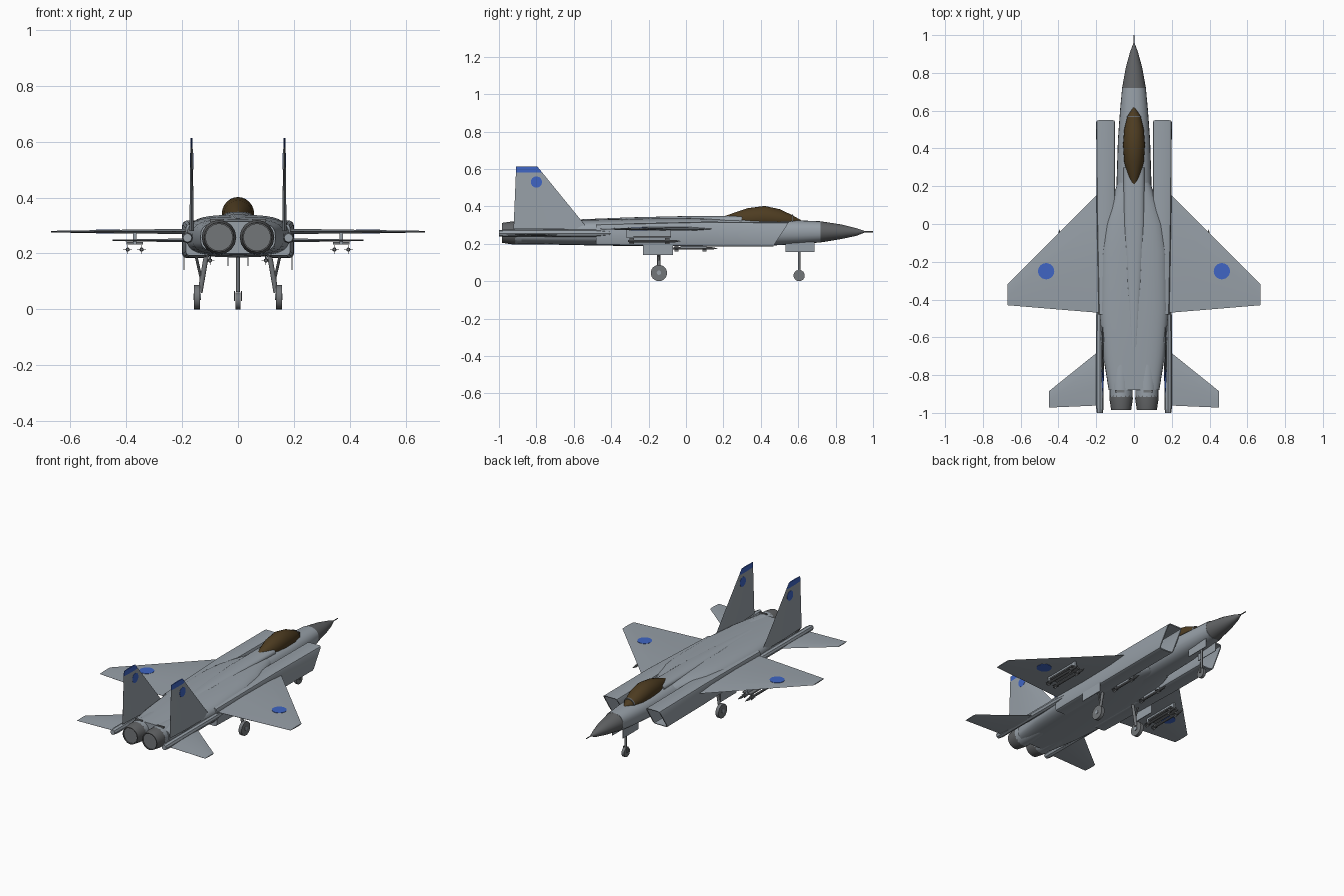
import bpy, bmesh, math
from mathutils import Vector, Matrix

if "Cube" in bpy.data.objects:
    bpy.data.objects.remove(bpy.data.objects["Cube"], do_unlink=True)


def material(name, rgb):
    m = bpy.data.materials.new(name)
    m.use_nodes = True
    m.diffuse_color = (*rgb, 1)
    m.node_tree.nodes["Principled BSDF"].inputs["Base Color"].default_value = (*rgb, 1)
    return m


GREY = material("airframe grey", (0.31, 0.35, 0.39))
DARK = material("radome grey", (0.12, 0.125, 0.13))
GLASS = material("canopy brown", (0.075, 0.045, 0.015))
BLUE = material("marking blue", (0.05, 0.13, 0.55))
METAL = material("gear grey", (0.17, 0.18, 0.19))
BLACK = material("duct black", (0.025, 0.025, 0.03))
PARTS = []


def finish(name, bm, mats, mirror=False):
    bmesh.ops.recalc_face_normals(bm, faces=bm.faces)
    mesh = bpy.data.meshes.new(name)
    bm.to_mesh(mesh)
    bm.free()
    for m in mats:
        mesh.materials.append(m)
    ob = bpy.data.objects.new(name, mesh)
    bpy.context.collection.objects.link(ob)
    if mirror:
        ob.modifiers.new("Mirror", 'MIRROR').use_mirror_merge = False
    PARTS.append(ob)
    return ob


def skin(bm, rings):
    """Join rings of points with quads and close both ends."""
    rows = [[bm.verts.new(p) for p in r] for r in rings]
    n = len(rows[0])
    for a, b in zip(rows, rows[1:]):
        for i in range(n):
            j = (i + 1) % n
            bm.faces.new((a[i], a[j], b[j], b[i]))
    bm.faces.new(rows[0])
    bm.faces.new(rows[-1])


def loft(name, sections, mat, power=2.0, cx=0.0, sides=24, mirror=False):
    """Superellipse sections (y, half width, bottom z, top z) along y."""
    def bend(v):
        return math.copysign(abs(v) ** (2 / power), v)
    rings = []
    for y, hw, zb, zt in sections:
        ang = [2 * math.pi * i / sides for i in range(sides)]
        rings.append([(cx + hw * bend(math.cos(a)), y,
                       (zb + zt) / 2 + (zt - zb) / 2 * bend(math.sin(a))) for a in ang])
    bm = bmesh.new()
    skin(bm, rings)
    return finish(name, bm, [mat], mirror)


def tube(name, profile, mat, cx, cz, sides=16, mirror=True):
    """Round body along y from (y, radius) pairs."""
    return loft(name, [(y, r, cz - r, cz + r) for y, r in profile], mat, 2, cx, sides, mirror)


def rod(name, a, b, r, mat, sides=12, mirror=False):
    a, b = Vector(a), Vector(b)
    turn = (b - a).to_track_quat('Z', 'Y').to_matrix().to_4x4()
    bm = bmesh.new()
    bmesh.ops.create_cone(bm, cap_ends=True, segments=sides, radius1=r, radius2=r,
                          depth=(b - a).length, matrix=Matrix.Translation((a + b) / 2) @ turn)
    return finish(name, bm, [mat], mirror)


def box(name, centre, size, mat, mirror=True):
    bm = bmesh.new()
    bmesh.ops.create_cube(bm, size=1, matrix=Matrix.Translation(centre) @ Matrix.Diagonal((*size, 1)))
    return finish(name, bm, [mat], mirror)


def blade(name, root, tip, thick, axis, blue_above=None):
    """Tapered wing panel; root and tip are (leading, trailing) points."""
    shape = [(0, 0), (0.2, 0.5), (0.62, 0.5), (1, 0.04), (1, -0.04), (0.62, -0.5), (0.2, -0.5)]
    axis = Vector(axis)
    bm = bmesh.new()
    skin(bm, [[Vector(le).lerp(Vector(te), u) + axis * v * t for u, v in shape]
              for (le, te), t in zip((root, tip), thick)])
    if blue_above:
        bmesh.ops.bisect_plane(bm, geom=bm.verts[:] + bm.edges[:] + bm.faces[:],
                               plane_co=(0, 0, blue_above), plane_no=(0, 0, 1))
        for f in bm.faces:
            f.material_index = int(f.calc_center_median().z > blue_above)
    return finish(name, bm, [GREY, BLUE], True)


# Fuselage
SEAM = (0.72, 0.063, 0.207, 0.32)
loft("radome", [(0.955, 0.004, 0.26, 0.268), (0.91, 0.021, 0.242, 0.283),
                (0.83, 0.043, 0.225, 0.303), SEAM], DARK)
loft("nose_fuselage", [SEAM, (0.6, 0.074, 0.198, 0.325), (0.45, 0.085, 0.19, 0.33),
                       (0.2, 0.093, 0.187, 0.337), (-0.1, 0.1, 0.19, 0.338)], GREY, 2.3)
loft("main_body", [(0.22, 0.085, 0.192, 0.33), (0.1, 0.13, 0.189, 0.335), (0, 0.16, 0.187, 0.338),
                   (-0.15, 0.18, 0.186, 0.338), (-0.45, 0.185, 0.19, 0.331),
                   (-0.7, 0.163, 0.195, 0.323), (-0.88, 0.134, 0.2, 0.315)], GREY, 3.2, sides=32)
loft("spine", [(0.3, 0.055, 0.3, 0.35), (0, 0.055, 0.3, 0.348),
               (-0.3, 0.04, 0.3, 0.341), (-0.65, 0.016, 0.3, 0.327)], GREY, 2.6)
rod("nose_probe", (0, 0.94, 0.264), (0, 1, 0.264), 0.003, DARK, 8)

# Canopy
loft("canopy", [(0.62, 0.004, 0.31, 0.323), (0.57, 0.035, 0.29, 0.352), (0.5, 0.052, 0.28, 0.385),
                (0.42, 0.058, 0.28, 0.402), (0.33, 0.052, 0.28, 0.39), (0.25, 0.032, 0.29, 0.363),
                (0.185, 0.005, 0.32, 0.34)], GLASS)
loft("canopy_frame", [(0.573, 0.036, 0.288, 0.354), (0.566, 0.039, 0.287, 0.358)], DARK)

# Slanted hollow air intakes
bm = bmesh.new()
skin(bm, [[(0.1, yb, zb), (xo, yb, zb), (xo, yt, zt), (0.1, yt, zt)] for yb, yt, xo, zb, zt in
          ((0.465, 0.55, 0.2, 0.184, 0.315), (0.1, 0.1, 0.198, 0.185, 0.318),
           (-0.48, -0.48, 0.187, 0.192, 0.305))])
bmesh.ops.recalc_face_normals(bm, faces=bm.faces)
long_edges = [e for e in bm.edges if abs(e.verts[0].co.y - e.verts[1].co.y) > 0.2]
bmesh.ops.bevel(bm, geom=long_edges, offset=0.014, segments=2, profile=0.5, affect='EDGES')
mouth = max(bm.faces, key=lambda f: f.calc_center_median().y)
bmesh.ops.inset_region(bm, faces=[mouth], thickness=0.006)
deep = bmesh.ops.extrude_discrete_faces(bm, faces=[mouth])["faces"][0]
bmesh.ops.translate(bm, verts=deep.verts[:], vec=(0, -0.28, 0))
deep.material_index = 1
finish("air_intake", bm, [GREY, BLACK], True)

# Engines, nozzles and tail booms
tube("engine_bulge", [(-0.6, 0.05), (-0.75, 0.062), (-0.915, 0.061)], GREY, 0.068, 0.258, 20)
tube("nozzle", [(-0.9, 0.06), (-0.925, 0.062), (-0.985, 0.053), (-0.985, 0.048), (-0.92, 0.054)],
     DARK, 0.068, 0.258, 16)
tube("nozzle_liner", [(-0.978, 0.0485), (-0.978, 0.047), (-0.925, 0.05)], METAL, 0.068, 0.258, 16)
tube("exhaust_core", [(-0.92, 0.034), (-0.928, 0.034)], BLACK, 0.068, 0.258, 16)
box("nozzle_fairing", (0.075, -0.885, 0.318), (0.05, 0.012, 0.01), METAL)
tube("tail_boom", [(-0.4, 0.01), (-0.48, 0.019), (-0.97, 0.02), (-1, 0.016)], GREY, 0.181, 0.256, 8)

# Wings, tailplanes and fins
blade("wing", ((0.15, 0.2, 0.279), (0.15, -0.473, 0.279)),
      ((0.67, -0.32, 0.278), (0.67, -0.43, 0.278)), (0.02, 0.006), (0, 0, 1))
blade("tailplane", ((0.17, -0.66, 0.247), (0.17, -0.96, 0.247)),
      ((0.45, -0.885, 0.247), (0.45, -0.972, 0.247)), (0.014, 0.005), (0, 0, 1))
blade("tail_fin", ((0.166, -0.524, 0.28), (0.166, -0.922, 0.28)),
      ((0.166, -0.795, 0.613), (0.166, -0.908, 0.613)), (0.016, 0.007), (1, 0, 0), 0.58)

# Round markings on both faces of wings and fins
for side, wing_name, fin_name in ((1, "wing_marking_upper", "fin_marking_outer"),
                                  (-1, "wing_marking_lower", "fin_marking_inner")):
    z = 0.2784 + side * 0.0058
    rod(wing_name, (0.465, -0.25, z - 0.002), (0.465, -0.25, z + 0.002), 0.043, BLUE, 24, True)
    x = 0.166 + side * 0.0045
    rod(fin_name, (x - 0.0015, -0.8, 0.53), (x + 0.0015, -0.8, 0.53), 0.03, BLUE, 24, True)


# Pylons and missiles
def missile(name, x, z, y0, y1):
    tube(name, [(y0, 0.005), (y0 + 0.01, 0.0075), (y1 - 0.03, 0.0075), (y1, 0.001)], METAL, x, z, 10)
    for i, y in enumerate((y0 + 0.02, y1 - 0.07)):
        box(f"{name}_flat_fins_{i}", (x, y, z), (0.032, 0.022, 0.002), METAL)
        box(f"{name}_upright_fins_{i}", (x, y, z), (0.002, 0.022, 0.032), METAL)


box("wing_pylon", (0.37, -0.2, 0.255), (0.012, 0.24, 0.045), GREY)
box("missile_rack", (0.37, -0.18, 0.237), (0.06, 0.2, 0.008), METAL)
missile("inner_missile", 0.345, 0.214, -0.31, -0.03)
missile("outer_missile", 0.395, 0.214, -0.31, -0.03)
missile("belly_missile", 0.1, 0.175, -0.07, 0.168)
box("belly_rail", (0.1, 0.04, 0.186), (0.008, 0.14, 0.014), GREY)

# Landing gear
rod("main_strut", (0.112, -0.145, 0.2), (0.136, -0.145, 0.06), 0.009, METAL, 12, True)
rod("main_brace", (0.15, -0.145, 0.19), (0.132, -0.145, 0.11), 0.005, METAL, 8, True)
rod("main_axle", (0.132, -0.145, 0.045), (0.16, -0.145, 0.045), 0.012, GREY, 12, True)
rod("main_wheel", (0.136, -0.145, 0.0435), (0.157, -0.145, 0.0435), 0.0435, METAL, 24, True)
box("main_gear_door", (0.193, -0.15, 0.168), (0.004, 0.16, 0.056), GREY)
rod("nose_strut", (0, 0.605, 0.21), (0, 0.605, 0.062), 0.007, METAL)
box("nose_fork", (0.012, 0.605, 0.047), (0.004, 0.014, 0.036), METAL)
rod("nose_wheel", (-0.009, 0.605, 0.03), (0.009, 0.605, 0.03), 0.03, METAL, 24)
box("nose_gear_door", (0.036, 0.61, 0.183), (0.004, 0.155, 0.054), GREY)

# Smooth shading with sharp edges kept
for ob in PARTS:
    ob.select_set(True)
bpy.context.view_layer.objects.active = PARTS[0]
bpy.ops.object.shade_smooth_by_angle(angle=math.radians(32))
